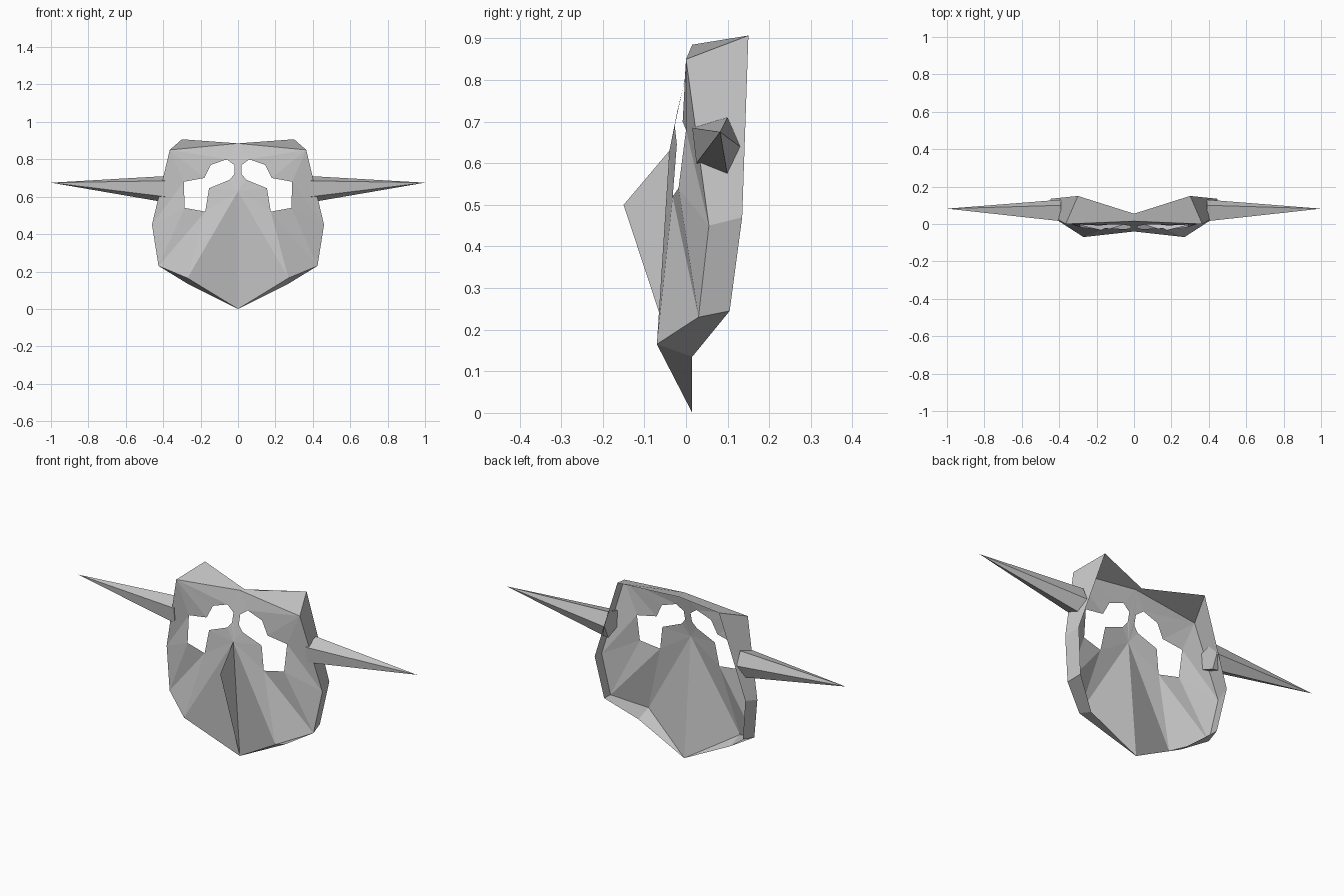
import bpy, bmesh

if "Cube" in bpy.data.objects:
    bpy.data.objects.remove(bpy.data.objects["Cube"])

grey = bpy.data.materials.new("plain_grey")
grey.diffuse_color = (0.58, 0.58, 0.58, 1)
grey.use_nodes = True
grey.node_tree.nodes["Principled BSDF"].inputs["Base Color"].default_value = grey.diffuse_color


def build(name, points, faces, mirror=False, front_out=False):
    """Make a flat-shaded object from named points and point-name faces."""
    bm = bmesh.new()
    v = {k: bm.verts.new(p) for k, p in points.items()}
    made = [bm.faces.new([v[k] for k in f.split()]) for f in faces]
    bmesh.ops.recalc_face_normals(bm, faces=bm.faces[:])
    if front_out and made[0].normal.y > 0:
        bmesh.ops.reverse_faces(bm, faces=bm.faces[:])
    me = bpy.data.meshes.new(name)
    bm.to_mesh(me)
    bm.free()
    me.materials.append(grey)
    ob = bpy.data.objects.new(name, me)
    bpy.context.collection.objects.link(ob)
    if mirror:
        m = ob.modifiers.new("mirror", 'MIRROR')
        m.use_clip = True
        m.merge_threshold = 0.001
    return ob


# Key points of the right half: centre line, front rim, rear rim
pts = {
    "brow": (0, .015, .885), "bridge": (0, -.04, .63), "chin": (0, .015, 0),
    "top": (.365, 0, .85), "side": (.46, .055, .45),
    "jaw": (.425, .03, .23), "cheek": (.27, -.07, .165),
    "r_brow": (0, .055, .875), "r_top": (.30, .15, .907),
    "r_side": (.445, .135, .47), "r_jaw": (.41, .105, .245),
    "r_cheek": (.27, .015, .135),
}
# Eye opening outline
eye = [(.02, -.01, .77), (.06, -.003, .80), (.145, -.004, .77),
       (.18, -.008, .70), (.29, 0, .68), (.285, -.018, .54),
       (.175, -.032, .52), (.155, -.022, .645), (.045, -.027, .69),
       (.02, -.022, .72)]
pts.update({f"e{i}": p for i, p in enumerate(eye)})

face_plates = [
    "cheek bridge chin", "brow e0 e1", "brow e1 top", "e1 e2 top",
    "e2 e3 top", "e3 e4 top", "top e4 side", "e4 e5 side", "side e5 jaw",
    "e5 e6 jaw", "jaw e6 cheek", "cheek e6 bridge", "e6 e7 bridge",
    "e7 e8 bridge", "e8 e9 bridge", "bridge e9 e0", "bridge e0 brow",
]
# Rim walls run from the front edge back to the rear edge
edge = ["brow", "top", "side", "jaw", "cheek"]
rim = [f"{a} {b} r_{b} r_{a}" for a, b in zip(edge, edge[1:])]
rim.append("cheek chin r_cheek")
build("mask_shell", pts, face_plates + rim, mirror=True, front_out=True)

# Thin nose fin on the centre line
build("nose_fin", {"a": (0, -.04, .63), "b": (0, -.15, .5), "c": (0, .015, 0)},
      ["a b c"])

# Five-sided side spikes with closed bases
base = [(.015, .685), (.10, .71), (.13, .64), (.10, .57), (.025, .60)]
for side, s in (("right", 1), ("left", -1)):
    sp = {f"b{i}": (s * .39, y, z) for i, (y, z) in enumerate(base)}
    sp["tip"] = (s * 1.0, .082, .675)
    walls = [f"b{i} b{(i + 1) % 5} tip" for i in range(5)]
    build(f"{side}_spike", sp, walls + ["b0 b1 b2 b3 b4"])
